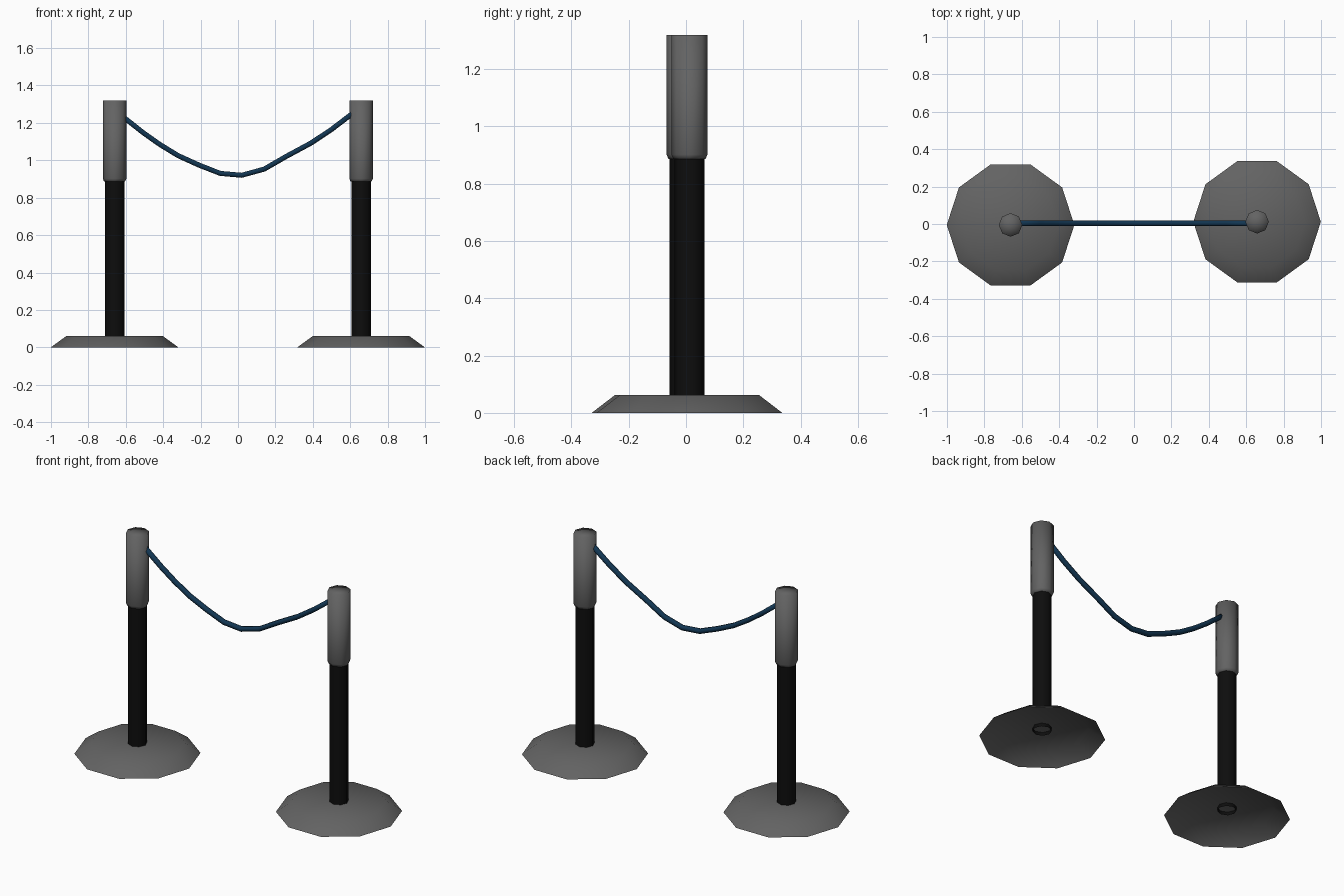
import bpy, bmesh, math

if "Cube" in bpy.data.objects:
    bpy.data.objects.remove(bpy.data.objects["Cube"])


def material(name, rgb):
    m = bpy.data.materials.new(name)
    m.diffuse_color = (*rgb, 1)
    m.use_nodes = True
    m.node_tree.nodes["Principled BSDF"].inputs["Base Color"].default_value = m.diffuse_color
    return m


GREY = material("grey metal", (0.125, 0.125, 0.125))
BLACK = material("black post", (0.004, 0.004, 0.004))
BLUE = material("navy rope", (0.006, 0.037, 0.085))


def finish(name, bm, mat, loc=(0, 0, 0)):
    for f in bm.faces:
        f.smooth = True
    me = bpy.data.meshes.new(name)
    bm.to_mesh(me)
    bm.free()
    me.materials.append(mat)
    ob = bpy.data.objects.new(name, me)
    ob.location = loc
    bpy.context.collection.objects.link(ob)
    return ob


def lathe(name, profile, sides, mat, loc, cap_top=False):
    """Stack of polygon rings given as (radius, z), bottom to top."""
    bm = bmesh.new()
    rings = []
    for r, z in profile:
        rings.append([bm.verts.new((r * math.cos(2 * math.pi * i / sides),
                                    r * math.sin(2 * math.pi * i / sides), z))
                      for i in range(sides)])
    for a, b in zip(rings, rings[1:]):
        for i in range(sides):
            j = (i + 1) % sides
            bm.faces.new((a[i], a[j], b[j], b[i]))
    if cap_top:
        c = bm.verts.new((0, 0, profile[-1][1]))
        for i in range(sides):
            bm.faces.new((rings[-1][i], rings[-1][(i + 1) % sides], c))
    return finish(name, bm, mat, loc)


# Two stanchions: open shell base, open tube post, capped sleeve
for side, x, y in (("left", -0.66, -0.005), ("right", 0.658, 0.012)):
    loc = (x, y, 0)
    lathe(side + "_base", [(0.341, 0), (0.256, 0.062)], 10, GREY, loc, True)
    lathe(side + "_post", [(0.052, 0.042), (0.052, 0.90)], 8, BLACK, loc)
    lathe(side + "_sleeve", [(0.046, 0.885), (0.056, 0.886), (0.063, 0.902),
                             (0.063, 1.32)], 8, GREY, loc, True)

# Sagging rope: hexagonal tube swept along a polyline
path = [(-0.63, 1.245), (-0.51, 1.15), (-0.42, 1.086), (-0.32, 1.025),
        (-0.21, 0.975), (-0.095, 0.93), (0.02, 0.92), (0.14, 0.953),
        (0.26, 1.022), (0.39, 1.092), (0.5, 1.165), (0.63, 1.264)]
R, N = 0.0155, 6
bm = bmesh.new()
rings = []
for k, (px, pz) in enumerate(path):
    a, b = path[max(k - 1, 0)], path[min(k + 1, len(path) - 1)]
    t = math.atan2(b[1] - a[1], b[0] - a[0])
    ring = []
    for i in range(N):
        ang = 2 * math.pi * i / N
        u, v = R * math.cos(ang), R * math.sin(ang)
        ring.append(bm.verts.new((px - v * math.sin(t), u + 0.004,
                                  pz + v * math.cos(t))))
    rings.append(ring)
for a, b in zip(rings, rings[1:]):
    for i in range(N):
        j = (i + 1) % N
        bm.faces.new((a[i], b[i], b[j], a[j]))
bm.faces.new(rings[0])
bm.faces.new(rings[-1][::-1])
bmesh.ops.recalc_face_normals(bm, faces=bm.faces[:])
finish("rope", bm, BLUE)
